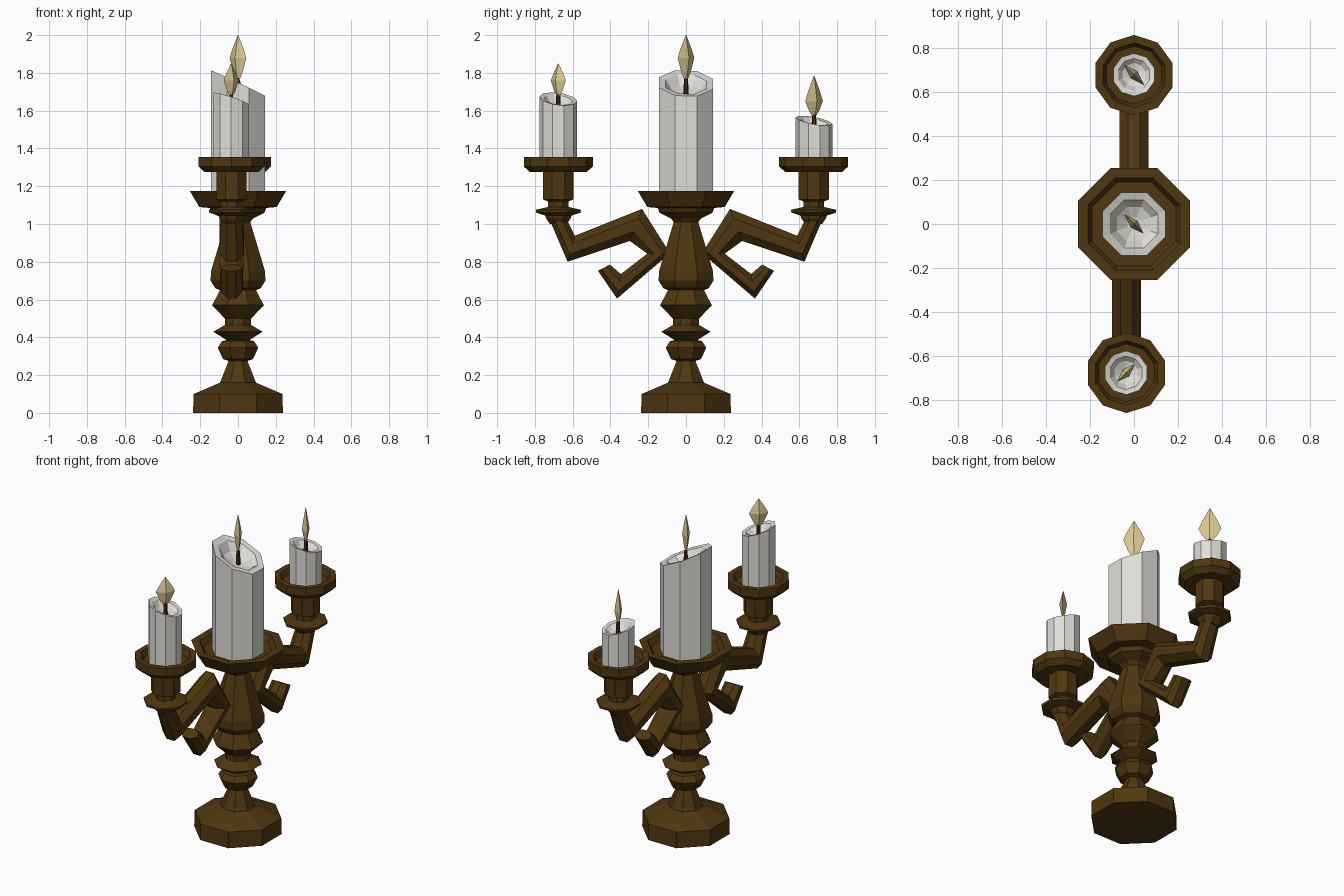
import bpy, bmesh, math
from mathutils import Vector

if "Cube" in bpy.data.objects:
    bpy.data.objects.remove(bpy.data.objects["Cube"])


def material(name, rgb):
    m = bpy.data.materials.new(name)
    m.diffuse_color = (*rgb, 1)
    m.use_nodes = True
    m.node_tree.nodes["Principled BSDF"].inputs["Base Color"].default_value = m.diffuse_color
    return m


BRASS = material("dark_brass", (0.078, 0.038, 0.005))
WAX = material("white_wax", (0.74, 0.73, 0.69))
WICK = material("wick_brown", (0.045, 0.02, 0.006))
FLAME = material("flame_yellow", (0.72, 0.59, 0.30))


def loft(name, rings, mat):
    """Skin a list of equal-sized point rings and cap both ends."""
    bm = bmesh.new()
    vs = [[bm.verts.new(p) for p in ring] for ring in rings]
    n = len(vs[0])
    for a, b in zip(vs, vs[1:]):
        for i in range(n):
            j = (i + 1) % n
            bm.faces.new((a[i], a[j], b[j], b[i]))
    bm.faces.new(vs[0][::-1])
    bm.faces.new(vs[-1])
    bmesh.ops.remove_doubles(bm, verts=bm.verts, dist=1e-5)
    bmesh.ops.recalc_face_normals(bm, faces=bm.faces)
    me = bpy.data.meshes.new(name)
    bm.to_mesh(me)
    bm.free()
    me.materials.append(mat)
    ob = bpy.data.objects.new(name, me)
    bpy.context.collection.objects.link(ob)
    return ob


def circle(n, phase=0.5):
    return [((i + phase) * math.tau / n) for i in range(n)]


def lathe(name, profile, n, mat, cx=0, cy=0):
    """Turned part; radii are measured to the flats."""
    k = 1 / math.cos(math.pi / n)
    rings = [[(cx + r * k * math.cos(a), cy + r * k * math.sin(a), z)
              for a in circle(n)] for r, z in profile]
    return loft(name, rings, mat)


def candle(name, cx, cy, r, z0, top, sx, sy, n, depth):
    """Wax column with slanted rim and a melted hollow."""
    k = 1 / math.cos(math.pi / n)

    def ring(f, z, slope):
        out = []
        for a in circle(n):
            dx, dy = f * r * k * math.cos(a), f * r * k * math.sin(a)
            out.append((cx + dx, cy + dy, z + slope * (sx * dx + sy * dy)))
        return out
    loft(name, [ring(1, z0, 0), ring(1, top, 1), ring(0.76, top - 0.005, 1),
                ring(0.55, top - depth * 0.7, 0.8), ring(0.2, top - depth, 0.5)], WAX)


def flame(name, cx, cy, z0, zmid, z1, w, t, direction):
    """Flattened faceted flame on a short wick."""
    lathe(name + "_wick", [(0.013, z0 - 0.09), (0.009, z0 + 0.02)], 5, WICK, cx, cy)
    d = Vector((direction, 1, 0)).normalized()
    p = Vector((-d.y, d.x, 0))
    up = zmid + (z1 - zmid) * 0.4
    rings = []
    for f, z in ((0.05, z0), (0.55, z0 + (zmid - z0) * 0.4), (1, zmid),
                 (0.66, up), (0.03, z1)):
        c = Vector((cx, cy, z))
        rings.append([c + d * (w * f * math.cos(a)) + p * (t * f * math.sin(a))
                      for a in circle(4, 0)])
    loft(name, rings, FLAME)


# Turned stem, base and central dish
lathe("stem", [(0.238, 0), (0.235, 0.10), (0.095, 0.16), (0.05, 0.275), (0.08, 0.285),
               (0.107, 0.345), (0.085, 0.38), (0.06, 0.385), (0.13, 0.43), (0.07, 0.465),
               (0.07, 0.50), (0.137, 0.57), (0.095, 0.65), (0.12, 0.66), (0.145, 0.70),
               (0.143, 0.75), (0.065, 1.01), (0.08, 1.03), (0.14, 1.06), (0.15, 1.085),
               (0.205, 1.09), (0.255, 1.175), (0.21, 1.175), (0.19, 1.14), (0.02, 1.14)],
      8, BRASS)
candle("center_candle", 0, 0, 0.142, 1.13, 1.745, -0.47, -0.03, 8, 0.06)
flame("center_flame", 0, 0, 1.75, 1.88, 2.0, 0.062, 0.022, -1)

# Arm: pairs of opposite edge points (y, z) and half width along x
ARM = [((0.725, 1.03), (0.635, 1.03), 0.055), ((0.627, 0.80), (0.588, 0.938), 0.065),
       ((0.297, 0.91), (0.233, 1.08), 0.065), ((0.205, 0.843), (0.085, 0.845), 0.065),
       ((0.345, 0.735), (0.365, 0.605), 0.058), ((0.403, 0.785), (0.466, 0.752), 0.056)]

for side, cx, label in ((-1, -0.034, "front"), (1, 0.0, "back")):
    k = 1 / math.cos(math.pi / 8)
    rings = []
    for (ya, za), (yb, zb), w in ARM:
        cy, cz, hy, hz = (ya + yb) / 2, (za + zb) / 2, (ya - yb) / 2, (za - zb) / 2
        rings.append([(cx + k * w * math.sin(a), side * (cy + k * hy * math.cos(a)),
                       cz + k * hz * math.cos(a)) for a in circle(8)])
    loft(label + "_arm", rings, BRASS)
    y = side * 0.676
    # Saucer and socket below the drip dish
    lathe(label + "_socket", [(0.045, 1.0), (0.065, 1.03), (0.07, 1.045), (0.118, 1.06),
                              (0.12, 1.075), (0.055, 1.09), (0.055, 1.12), (0.08, 1.13),
                              (0.08, 1.285)], 8, BRASS, cx, y)
    lathe(label + "_drip_dish", [(0.06, 1.275), (0.143, 1.275), (0.174, 1.305),
                                 (0.174, 1.355), (0.14, 1.355), (0.125, 1.32),
                                 (0.02, 1.32)], 10, BRASS, cx, y)

# Side candles
candle("front_candle", -0.036, -0.676, 0.095, 1.31, 1.662, -0.33, -0.12, 10, 0.045)
flame("front_flame", -0.036, -0.676, 1.665, 1.76, 1.85, 0.056, 0.022, 1)
candle("back_candle", 0, 0.678, 0.093, 1.31, 1.547, -0.2, -0.18, 10, 0.04)
flame("back_flame", 0, 0.678, 1.56, 1.65, 1.785, 0.066, 0.022, -1)
